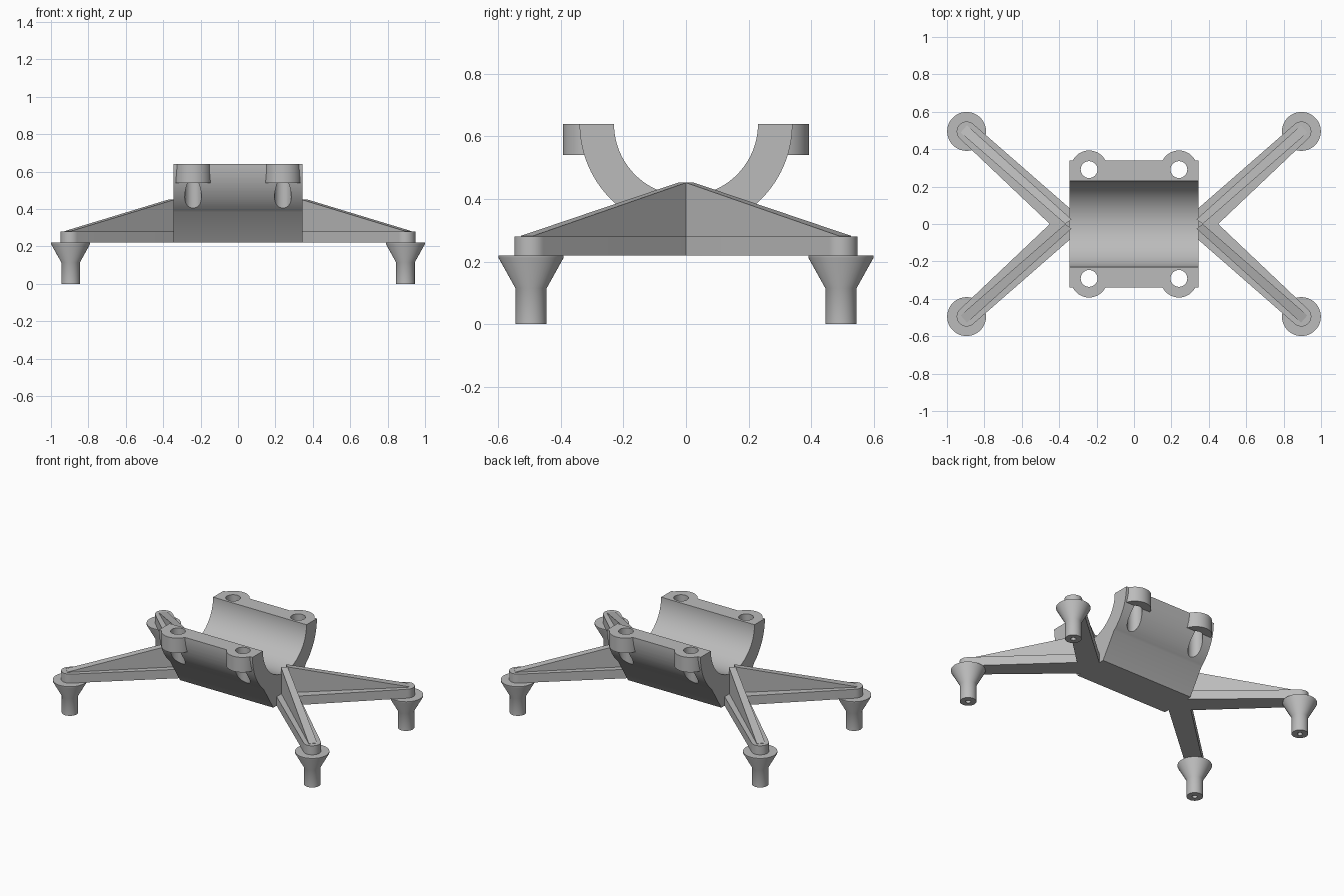
import bpy, bmesh
from math import sin, cos, pi, radians, sqrt
from mathutils import Vector

if "Cube" in bpy.data.objects:
    bpy.data.objects.remove(bpy.data.objects["Cube"])

grey = bpy.data.materials.new("plain grey")
grey.use_nodes = True
COLOR = (0.5, 0.5, 0.5, 1)
grey.diffuse_color = COLOR
grey.node_tree.nodes["Principled BSDF"].inputs["Base Color"].default_value = COLOR


def finish(bm, name):
    bmesh.ops.recalc_face_normals(bm, faces=bm.faces)
    mesh = bpy.data.meshes.new(name)
    bm.to_mesh(mesh)
    bm.free()
    mesh.materials.append(grey)
    obj = bpy.data.objects.new(name, mesh)
    bpy.context.collection.objects.link(obj)
    return obj


def extrude(name, points, direction):
    """Solid made by sweeping a closed outline of 3D points."""
    bm = bmesh.new()
    face = bm.faces.new([bm.verts.new(p) for p in points])
    ext = bmesh.ops.extrude_face_region(bm, geom=[face])["geom"]
    moved = [g for g in ext if isinstance(g, bmesh.types.BMVert)]
    bmesh.ops.translate(bm, verts=moved, vec=direction)
    return finish(bm, name)


def lathe(name, profile, x, y, steps=48):
    """Solid of revolution about a vertical axis at x, y."""
    bm = bmesh.new()
    verts = [bm.verts.new((r, 0, z)) for r, z in profile]
    edges = [bm.edges.new(pair) for pair in zip(verts, verts[1:])]
    bmesh.ops.spin(bm, geom=verts + edges, cent=(0, 0, 0), axis=(0, 0, 1),
                   angle=2 * pi, steps=steps, use_duplicate=False)
    bmesh.ops.remove_doubles(bm, verts=bm.verts, dist=1e-4)
    bmesh.ops.translate(bm, verts=bm.verts, vec=(x, y, 0))
    return finish(bm, name)


def combine(obj, tool, operation):
    mod = obj.modifiers.new(operation.lower(), "BOOLEAN")
    mod.operation, mod.object, mod.solver = operation, tool, "EXACT"
    select(obj)
    bpy.ops.object.modifier_apply(modifier=mod.name)
    bpy.data.objects.remove(tool)


def select(obj):
    bpy.ops.object.select_all(action="DESELECT")
    obj.select_set(True)
    bpy.context.view_layer.objects.active = obj


def smooth(obj):
    select(obj)
    bpy.ops.object.shade_smooth_by_angle(angle=radians(30))


def arc(radius, start, end, steps):
    angles = [radians(start + (end - start) * i / steps) for i in range(steps + 1)]
    return [(radius * cos(a), radius * sin(a)) for a in angles]


CORNERS = [(sx, sy) for sx in (-1, 1) for sy in (-1, 1)]
HALF, RIM, BOTTOM = 0.345, 0.64, 0.22
FOOT = Vector((0.895, 0.495))

# Half-pipe cradle on a wedge-shaped keel
outline = arc(0.23, 180, 360, 64) + arc(0.34, 0, -49, 20)
outline += [(0.12, BOTTOM - RIM), (-0.12, BOTTOM - RIM)] + arc(0.34, -131, -180, 20)
cradle = extrude("cradle", [(-HALF, y, RIM + z) for y, z in outline], (2 * HALF, 0, 0))

# Rounded bolt lugs along the rim, trimmed clear of the bore
for sx, sy in CORNERS:
    ring = [(sx * (0.24 + px), sy * max(0.295 + py, 0.25), 0.54)
            for px, py in arc(0.098, 0, 360, 48)[:-1]]
    flat = [ring[0]]
    for p in ring[1:]:
        if not (p[1] == flat[-1][1] == sy * 0.25):
            flat.append(p)
        elif sx * p[0] > 0.24:
            flat[-1] = p
    combine(cradle, extrude("lug", flat, (0, 0, 0.1)), "UNION")

# Vertical bolt holes
for sx, sy in CORNERS:
    drill = lathe("hole_cutter", [(0, 0.3), (0.045, 0.3), (0.045, 0.8), (0, 0.8)],
                  sx * 0.24, sy * 0.291, 32)
    drill.hide_render = True
    combine(cradle, drill, "DIFFERENCE")
smooth(cradle)

# Four legs: a flat rounded arm, a sloping rib on it, and a flared foot
root = Vector((HALF, 0.01))
along = (FOOT - root).normalized()
side = Vector((-along.y, along.x))
for sx, sy in CORNERS:
    tag = ("left" if sx > 0 else "right") + ("_front" if sy < 0 else "_back")

    plan = [Vector((0.3, 0)), Vector((0.45, 0))]
    plan += [FOOT + along * a + side * b for a, b in arc(0.053, -90, 90, 20)]
    plan += [Vector((HALF, 0.085)), Vector((0.3, 0.085))]
    arm = extrude("arm_" + tag, [(sx * p.x, sy * p.y, BOTTOM) for p in plan], (0, 0, 0.06))
    smooth(arm)

    bm = bmesh.new()
    tip, start = FOOT + along * 0.02, Vector((HALF, 0))
    rows = []
    for s in (-1, 1):
        wide, thin = start + side * s * 0.034, tip + side * s * 0.026
        wide.x, wide.y = max(wide.x, 0.335), max(wide.y, 0)
        rows.append([bm.verts.new((sx * p.x, sy * p.y, z)) for p, z in
                     ((wide, 0.27), (wide, 0.452), (thin, 0.282), (thin, 0.27))])
    a, b = rows
    bm.faces.new(a)
    bm.faces.new(b)
    for i in range(4):
        j = (i + 1) % 4
        bm.faces.new((a[i], a[j], b[j], b[i]))
    finish(bm, "rib_" + tag)

    foot = lathe("foot_" + tag,
                 [(0, 0.06), (0.016, 0.06), (0.016, 0), (0.05, 0), (0.05, 0.115),
                  (0.104, 0.212), (0.104, BOTTOM), (0, BOTTOM)],
                 sx * FOOT.x, sy * FOOT.y)
    smooth(foot)
